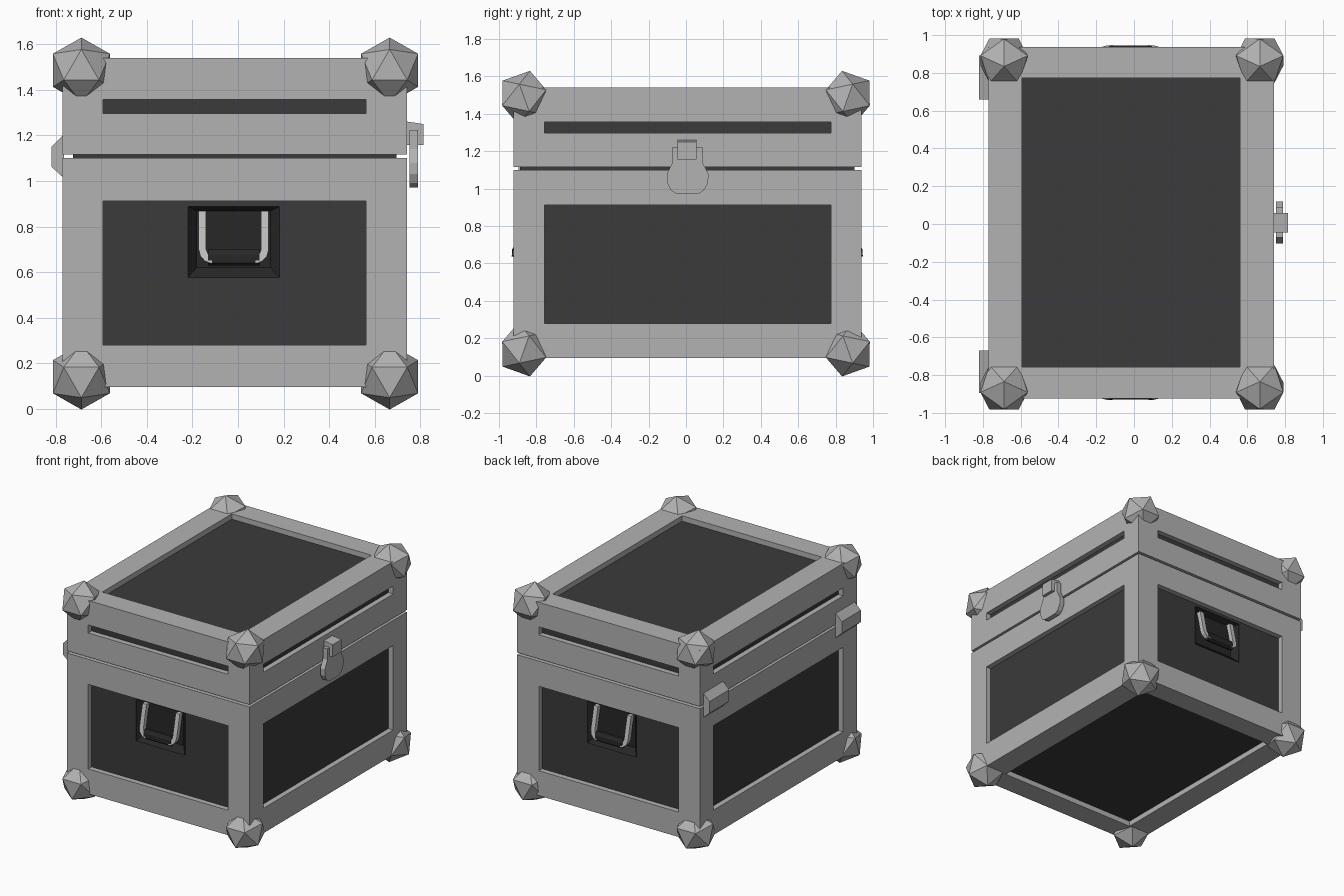
import bpy, bmesh, math
from mathutils import Matrix, Vector

if "Cube" in bpy.data.objects:
    bpy.data.objects.remove(bpy.data.objects["Cube"])


def material(name, v):
    m = bpy.data.materials.new(name)
    m.diffuse_color = (v, v, v, 1)
    m.use_nodes = True
    m.node_tree.nodes["Principled BSDF"].inputs["Base Color"].default_value = m.diffuse_color
    return m


METAL = material("grey metal", 0.45)
PANEL = material("dark panel", 0.043)
BLACK = material("black pan", 0.02)
BRIGHT = material("bright metal", 0.52)
CX, CY = -0.014, 0.006


def finish(name, bm, *mats):
    bmesh.ops.recalc_face_normals(bm, faces=bm.faces)
    me = bpy.data.meshes.new(name)
    bm.to_mesh(me)
    bm.free()
    ob = bpy.data.objects.new(name, me)
    bpy.context.collection.objects.link(ob)
    for m in mats:
        me.materials.append(m)
    return ob


def add_box(bm, lo, hi):
    lo, hi = Vector(lo), Vector(hi)
    size = hi - lo
    mat = Matrix.Translation((lo + hi) / 2) @ Matrix.Diagonal((*size, 1))
    bmesh.ops.create_cube(bm, size=1, matrix=mat)


def loft(name, a, b, mat):
    """Solid between two matching outlines."""
    bm = bmesh.new()
    va = [bm.verts.new(p) for p in a]
    vb = [bm.verts.new(p) for p in b]
    bm.faces.new(va)
    bm.faces.new(vb[::-1])
    for i in range(len(a)):
        j = (i + 1) % len(a)
        bm.faces.new((va[i], vb[i], vb[j], va[j]))
    return finish(name, bm, mat)


def recess(bm, face, lo, hi, depth, mat, floor_only=True, wall=None, split=True):
    """Inset a face to the rectangle lo..hi, then push it in with walls or a slope."""
    n = face.normal.copy()
    axis = max(range(3), key=lambda i: abs(n[i]))
    bmesh.ops.inset_individual(bm, faces=[face], thickness=0.005)
    mid = face.calc_center_median()
    for v in face.verts:
        for i in range(3):
            if i != axis:
                v.co[i] = lo[i] if v.co[i] < mid[i] else hi[i]
    if split:
        face = bmesh.ops.extrude_discrete_faces(bm, faces=[face])["faces"][0]
    for v in face.verts:
        v.co -= n * depth
    face.material_index = mat
    face.normal_update()
    return face


# Base and lid: metal frames with sunken dark panels, handle pans front and back
X0, X1, Y0, Y1 = -0.77, 0.742, -0.923, 0.937
for name, z0, z1, p0, p1, cap in (("case_base", 0.094, 1.10, 0.28, 0.912, -1),
                                  ("case_lid", 1.117, 1.54, 1.297, 1.357, 1)):
    bm = bmesh.new()
    add_box(bm, (X0, Y0, z0), (X1, Y1, z1))
    bm.normal_update()
    for f in list(bm.faces):
        if abs(f.normal.z) > 0.5 and f.normal.z * cap < 0:
            continue
        g = recess(bm, f, (-0.593, -0.757, p0), (0.562, 0.774, p1), 0.04, 1)
        if cap < 0 and abs(g.normal.y) > 0.5:
            g = recess(bm, g, (-0.22, 0, 0.577), (0.182, 0, 0.888), -0.006, 2)
            recess(bm, g, (-0.182, 0, 0.62), (0.142, 0, 0.868), 0.045, 2, split=False)
    finish(name, bm, METAL, PANEL, BLACK)

# Dark core seen in the seam
bm = bmesh.new()
add_box(bm, (X0 + 0.045, Y0 + 0.035, 1.09), (X1 - 0.045, Y1 - 0.035, 1.13))
finish("seam_core", bm, PANEL)

# Corner protectors: tilted icosahedra, mirrored to all eight corners
for sx in (-1, 1):
    for sy in (-1, 1):
        for sz in (-1, 1):
            bm = bmesh.new()
            bmesh.ops.create_icosphere(bm, subdivisions=1, radius=0.147)
            turn = Matrix.Rotation(math.radians(12), 4, 'X') @ Matrix.Rotation(math.radians(18), 4, 'Z')
            place = Matrix.Translation((-0.011 + 0.677 * sx, 0.865 * sy, 0.813 + 0.673 * sz))
            bm.transform(place @ Matrix.Diagonal((sx, sy, sz, 1)) @ turn)
            finish("corner_protector", bm, METAL)

# Handles: two curved arms sloping out of the pan and a dark grip, on both ends
ARM = [(-0.173, 0.868), (-0.14, 0.868), (-0.14, 0.70), (-0.132, 0.68), (-0.115, 0.665),
       (-0.115, 0.638), (-0.145, 0.648), (-0.165, 0.67), (-0.173, 0.70)]
for s in (1, -1):
    def at(x, y, z):
        return (x, y if s > 0 else 2 * CY + 0.002 - y, z)
    for side in (1, -1):
        def row(d):
            return [at(-0.019 + side * (x + 0.019), -0.862 + d - 0.22 * (0.868 - z), z) for x, z in ARM]
        loft("handle_arm", row(-0.02), row(0.015), BRIGHT)
    grip = [(-0.895, 0.70), (-0.915, 0.70), (-0.93, 0.675), (-0.93, 0.64), (-0.915, 0.628), (-0.895, 0.635)]
    loft("handle_grip", [at(-0.132, y, z) for y, z in grip], [at(0.094, y, z) for y, z in grip], BLACK)

# Hinges on the left side
HINGE = [(-0.765, 1.20), (-0.77, 1.20), (-0.82, 1.15), (-0.82, 1.063), (-0.77, 1.017), (-0.765, 1.017)]
for y0, y1 in ((-0.895, -0.67), (0.66, 0.893)):
    loft("hinge", [(x, y0, z) for x, z in HINGE], [(x, y1, z) for x, z in HINGE], METAL)

# Latch on the right side: block and rounded tongue
BLOCK = [(0.735, 1.262), (0.815, 1.25), (0.815, 1.157), (0.735, 1.157)]
loft("latch_block", [(x, -0.045, z) for x, z in BLOCK], [(x, 0.057, z) for x, z in BLOCK], METAL)
TONGUE = [(-0.072, 1.223), (0.088, 1.223), (0.088, 1.14), (0.12, 1.08), (0.118, 1.03), (0.095, 0.99),
          (0.068, 0.972), (-0.05, 0.972), (-0.08, 0.99), (-0.1, 1.03), (-0.102, 1.08), (-0.072, 1.14)]
loft("latch_tongue", [(0.753, y, z) for y, z in TONGUE], [(0.79, y, z) for y, z in TONGUE], METAL)
